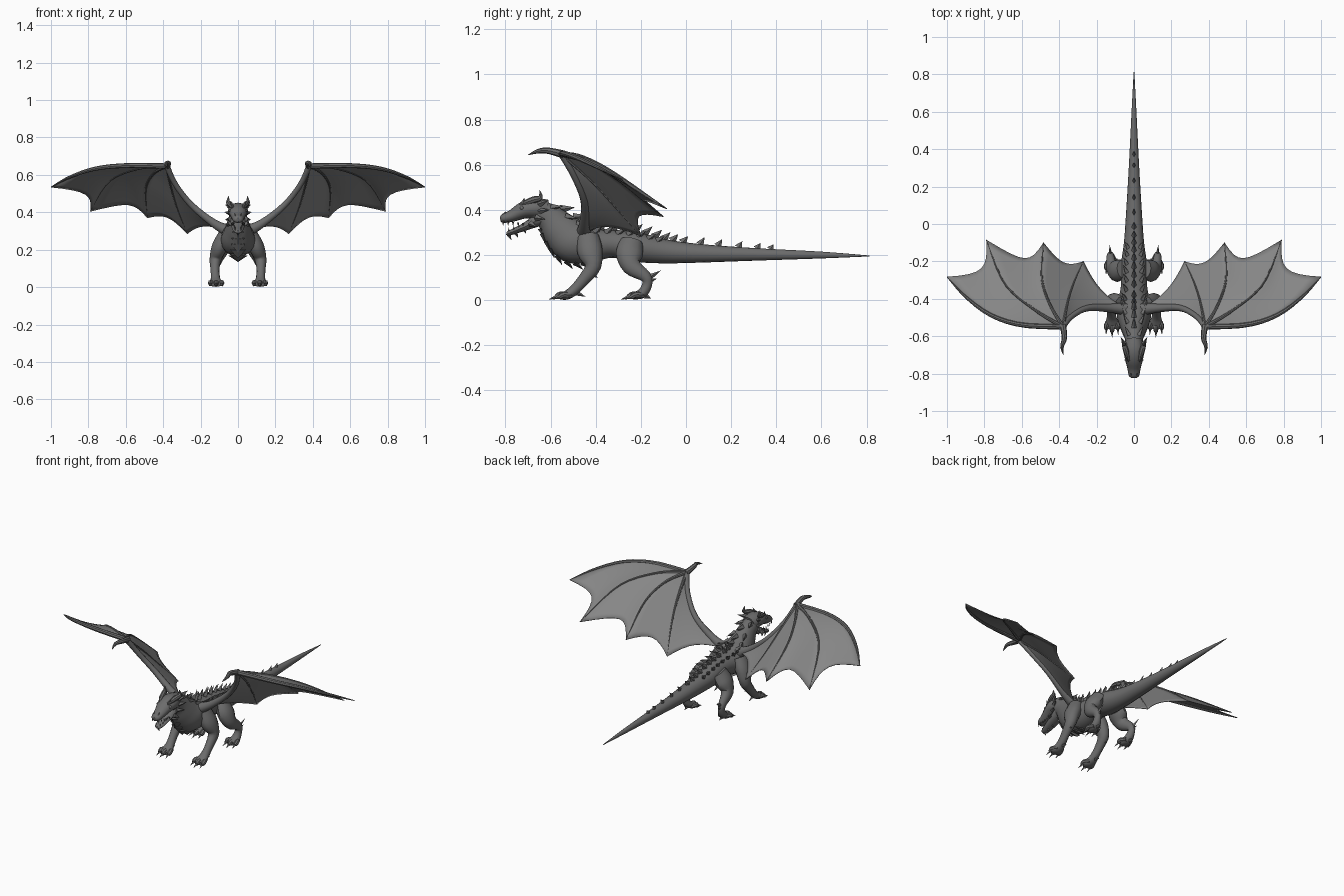
import bpy, bmesh, math
from mathutils import Vector

if "Cube" in bpy.data.objects:
    bpy.data.objects.remove(bpy.data.objects["Cube"])

def material(name, v):
    m = bpy.data.materials.new(name)
    m.diffuse_color = (v, v, v, 1)
    m.use_nodes = True
    m.node_tree.nodes["Principled BSDF"].inputs["Base Color"].default_value = m.diffuse_color
    return m

HIDE = material("dark grey hide", 0.15)
MEMBRANE = material("mid grey membrane", 0.24)

def curve(path, u):
    """Catmull-Rom through tuples of any length, u in 0..1."""
    n = len(path) - 1
    i = min(int(u * n), n - 1)
    t = u * n - i
    g = lambda k: path[max(0, min(n, k))]
    return [0.5 * (2 * b + (c - a) * t + (2 * a - 5 * b + 4 * c - d) * t * t
                   + (3 * b - a - 3 * c + d) * t ** 3)
            for a, b, c, d in zip(g(i - 1), g(i), g(i + 1), g(i + 2))]

def frames(path, n, ref):
    """Centre, tangent, side, up and both radii along a path."""
    pts = [curve(path, k / n) for k in range(n + 1)]
    out = []
    for k, p in enumerate(pts):
        t = (Vector(pts[min(k + 1, n)][:3]) - Vector(pts[max(k - 1, 0)][:3])).normalized()
        s = (ref - t * ref.dot(t)).normalized()
        out.append((Vector(p[:3]), t, s, s.cross(t), abs(p[3]), abs(p[-1])))
    return out

def tube(bm, path, n=16, seg=10, ref=Vector((1, 0, 0))):
    rings = []
    for c, t, s, up, rw, rh in frames(path, n, ref):
        ring = []
        for j in range(seg):
            a = math.tau * j / seg
            v = c + s * math.cos(a) * rw + up * math.sin(a) * rh
            v.z = max(v.z, 0)
            ring.append(bm.verts.new(v))
        rings.append(ring)
    for a, b in zip(rings, rings[1:]):
        for j in range(seg):
            k = (j + 1) % seg
            bm.faces.new((a[j], a[k], b[k], b[j]))
    bm.faces.new(rings[0])
    bm.faces.new(rings[-1])

def spike(bm, p, d, s, w, l):
    """Four-sided thorn: base at p, tip at p + d, w wide along s, l long."""
    p, d, s = Vector(p), Vector(d), Vector(s)
    s = (s - d * (s.dot(d) / d.length_squared)).normalized()
    t = d.cross(s).normalized()
    base = [bm.verts.new(p + o) for o in (s * w, t * l, -s * w, -t * l)]
    tip = bm.verts.new(p + d)
    bm.faces.new(base)
    for i in range(4):
        bm.faces.new((base[i], base[(i + 1) % 4], tip))

def finish(name, bm, mat=HIDE, mirror=False, thick=0):
    bmesh.ops.recalc_face_normals(bm, faces=bm.faces)
    me = bpy.data.meshes.new(name)
    bm.to_mesh(me)
    bm.free()
    for p in me.polygons:
        p.use_smooth = True
    me.set_sharp_from_angle(angle=math.radians(40))
    me.materials.append(mat)
    ob = bpy.data.objects.new(name, me)
    bpy.context.collection.objects.link(ob)
    if thick:
        m = ob.modifiers.new("thickness", 'SOLIDIFY')
        m.thickness, m.offset = thick, 0
    if mirror:
        ob.modifiers.new("mirror", 'MIRROR')
    return ob

# body, from tail tip to neck
spine = [(0, y, z, w, h) for y, z, w, h in (
    (.812, .196, .002, .002), (.6, .2, .013, .015), (.3, .203, .028, .028),
    (.05, .208, .043, .042), (-.1, .217, .054, .054), (-.22, .235, .07, .066),
    (-.33, .25, .07, .062), (-.43, .245, .088, .08), (-.5, .262, .09, .098),
    (-.555, .31, .07, .085), (-.6, .36, .052, .065), (-.645, .392, .046, .05),
    (-.68, .4, .04, .042))]
bm = bmesh.new()
tube(bm, spine, 60, 16)
finish("body", bm)
spine_frames = frames(spine, 240, Vector((1, 0, 0)))

def on_body(y, ang):
    """Point, outward normal and headward tangent; ang 0 is the back."""
    c, t, s, up, w, h = min(spine_frames, key=lambda f: abs(f[0].y - y))
    up = up if up.dot(Vector((0, .3, 1))) > 0 else -up
    p = c + s * math.sin(ang) * w * .94 + up * math.cos(ang) * h * .94
    return p, (s * math.sin(ang) + up * math.cos(ang)), t

# back thorns: one row on the tail, three rows from hips to neck
X = Vector((1, 0, 0))
bm = bmesh.new()
for i, y in enumerate((.38, .31, .235, .135, .06)):
    p, n, t = on_body(y, 0)
    k = .022 + .003 * i
    spike(bm, p, n * k - t * k * .6, X, .009, .018)
for i in range(14):
    y = -.02 - .0445 * i
    size = .03 + .02 * min(1, i / 7)
    p, n, t = on_body(y, 0)
    spike(bm, p, n * size - t * size * .8, X, .014, .02)
    for sgn in (-1, 1):
        if i > 1:
            p, n, t = on_body(y - .022, sgn * .62)
            spike(bm, p, n * size * .8 - t * size * .8, t.cross(n), .013, .017)
finish("back_thorns", bm)

# overlapping chest scutes
bm = bmesh.new()
for i in range(8):
    p, n, t = on_body(-.45 - .022 * i, math.pi)
    spike(bm, p, n * .022 - t * .045, X, .052 - .003 * i, .014)
finish("chest_scutes", bm)

# head: skull with snout, and open lower jaw
bm = bmesh.new()
tube(bm, [(0, -.615, .4, .042, .045), (0, -.67, .407, .055, .045), (0, -.72, .398, .049, .038),
          (0, -.77, .374, .036, .027), (0, -.81, .362, .028, .02), (0, -.823, .36, .014, .01)], 18, 12)
finish("skull", bm)
bm = bmesh.new()
tube(bm, [(0, -.64, .365, .042, .034), (0, -.7, .332, .037, .02), (0, -.75, .31, .03, .014),
          (0, -.785, .297, .022, .011), (0, -.796, .296, .01, .006)], 14, 12)
for y, z in ((-.785, .29), (-.755, .3), (-.72, .318)):
    spike(bm, (0, y, z), (0, .012, -.024), X, .008, .009)
finish("lower_jaw", bm)

# horns, brows, nostrils and cheek frill
bm = bmesh.new()
tube(bm, [(.028, -.73, .425, .008), (.042, -.68, .443, .015), (.053, -.645, .455, .011),
          (.05, -.648, .487, .001)], 12, 8)
spike(bm, (.03, -.725, .42), (.012, .01, .035), X, .008, .014)
spike(bm, (.014, -.805, .373), (.004, .006, .022), X, .007, .01)
for z, y, k in ((.425, -.65, 1), (.395, -.65, 1.1), (.365, -.665, 1), (.34, -.69, .7)):
    spike(bm, (.042, y, z), (.028 * k, .042 * k, (z - .38) * .4), (0, 0, 1), .015, .014)
finish("horns_and_frill", bm, mirror=True)

# teeth and eyes
bm = bmesh.new()
for i in range(5):
    y = -.81 + .022 * i
    spike(bm, (.022 + .003 * i, y, .35 - .002 * i), (0, 0, -.022 + .002 * i), X, .004, .005)
    spike(bm, (.015 + .003 * i, y + .025, .302 + .008 * i), (0, 0, .02), X, .004, .005)
finish("teeth", bm, mirror=True)
bm = bmesh.new()
bmesh.ops.create_uvsphere(bm, u_segments=10, v_segments=6, radius=.009)
bmesh.ops.translate(bm, verts=bm.verts, vec=(.041, -.727, .408))
finish("eyes", bm, mirror=True)

# legs with three clawed toes and a spur
def leg(name, path, toe_y, spur):
    bm = bmesh.new()
    tube(bm, path, 24, 12)
    for dx in (-.03, 0, .03):
        x, y = .117 + dx, toe_y + abs(dx) * .5
        tube(bm, [(.117 + dx * .5, y + .05, .022, .013), (x, y + .018, .024, .014),
                  (x, y, .014, .011)], 6, 8)
        spike(bm, (x, y + .004, .016), (dx * .1, -.038, -.013), X, .008, .01)
    for p, d in spur:
        spike(bm, p, d, X, .01, .014)
    finish(name, bm, mirror=True)

leg("front_legs", [(.065, -.435, .28, .04, .05), (.098, -.425, .215, .042, .056),
                   (.12, -.412, .15, .032, .036), (.123, -.45, .095, .024, .027),
                   (.12, -.495, .045, .025, .023), (.118, -.53, .022, .036, .02),
                   (.117, -.56, .016, .034, .012)], -.575,
    [((.125, -.42, .12), (.006, .03, -.022)), ((.125, -.43, .16), (.012, .045, -.01)),
     ((.12, -.49, .035), (0, .045, -.02))])
leg("hind_legs", [(.06, -.24, .26, .035, .05), (.09, -.25, .205, .043, .06),
                  (.115, -.24, .15, .033, .042), (.126, -.18, .105, .022, .026),
                  (.124, -.172, .07, .02, .022), (.12, -.195, .03, .028, .022),
                  (.117, -.24, .018, .034, .014)], -.255,
    [((.126, -.165, .1), (.004, .055, .032)), ((.126, -.165, .085), (.004, .035, .01)),
     ((.12, -.18, .02), (0, .025, -.012))])

# wing bones
W = (.38, -.55, .647)
arm = [(.04, -.455, .295, .036), (.13, -.45, .342, .023), (.25, -.45, .44, .017),
       (.335, -.495, .55, .015), W + (.016,)]
fingers = [
    [W + (.015,), (.6, -.54, .65, .013), (.765, -.488, .633, .011),
     (.9, -.39, .588, .008), (1.0, -.283, .535, .002)],
    [W + (.012,), (.53, -.46, .635, .008), (.69, -.32, .565, .006), (.79, -.085, .405, .002)],
    [W + (.012,), (.45, -.43, .61, .008), (.493, -.29, .525, .006), (.484, -.1, .37, .002)],
    [W + (.01,), (.355, -.42, .53, .007), (.32, -.31, .41, .005), (.27, -.2, .285, .002)]]
bm = bmesh.new()
tube(bm, arm, 16, 10, Vector((0, 1, 0)))
for i, f in enumerate(fingers):
    tube(bm, f, 14, 8, Vector((0, 1, 0)) if i == 0 else X)
# thumb claw
tube(bm, [(.38, -.54, .645, .018), (.372, -.61, .662, .014), (.385, -.655, .66, .01),
          (.378, -.7, .643, .001)], 10, 8)
finish("wing_bones", bm, mirror=True)

# wing membrane: scalloped panels between neighbouring bones
bm = bmesh.new()
ribs = fingers + [arm[::-1]]
wrist = Vector(W)
N, M = 12, 8
for a, b, cut in zip(ribs, ribs[1:], (.15, .2, .14, .1)):
    grid = []
    for i in range(N + 1):
        row = []
        for j in range(M + 1):
            s = j / M
            p = Vector(curve(a, i / N)[:3]).lerp(Vector(curve(b, i / N)[:3]), s)
            pull = 1 - cut * 4 * s * (1 - s) * (i / N)
            row.append(bm.verts.new(wrist + (p - wrist) * pull))
        grid.append(row)
    for i in range(N):
        for j in range(M):
            bm.faces.new((grid[i][j], grid[i][j + 1], grid[i + 1][j + 1], grid[i + 1][j]))
bmesh.ops.remove_doubles(bm, verts=bm.verts, dist=.0005)
finish("wing_membrane", bm, MEMBRANE, mirror=True, thick=.004)
